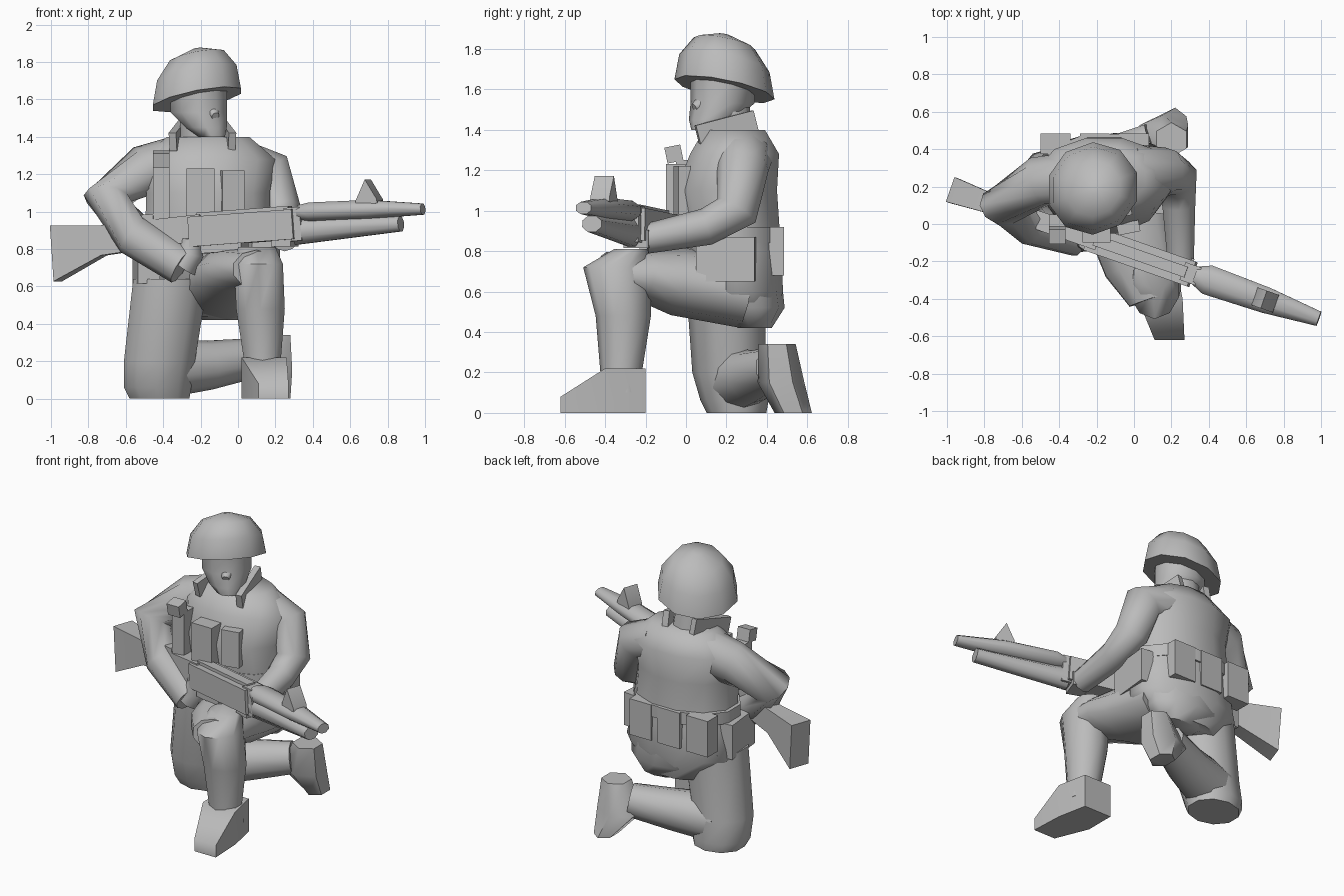
import bpy, bmesh, math
from mathutils import Vector, Matrix

cube = bpy.data.objects.get("Cube")
if cube:
    bpy.data.objects.remove(cube, do_unlink=True)

grey = bpy.data.materials.new("plain_grey")
grey.use_nodes = True
grey.diffuse_color = (.5, .5, .5, 1)
grey.node_tree.nodes["Principled BSDF"].inputs["Base Color"].default_value = grey.diffuse_color

X, Y, Z = Vector((1, 0, 0)), Vector((0, 1, 0)), Vector((0, 0, 1))
parts = []


def finish(name, bm, matrix):
    """Turn a bmesh into a named grey object."""
    bmesh.ops.recalc_face_normals(bm, faces=bm.faces)
    bm.transform(matrix)
    mesh = bpy.data.meshes.new(name)
    bm.to_mesh(mesh)
    bm.free()
    mesh.materials.append(grey)
    obj = bpy.data.objects.new(name, mesh)
    bpy.context.collection.objects.link(obj)
    parts.append(obj)


def loft(name, sections, axis=None, side=X, sides=10, matrix=Matrix()):
    """Skin rings, each given as a centre and one or two radii, along a path."""
    bm = bmesh.new()
    centres = [Vector(section[:3]) for section in sections]
    last = len(centres) - 1
    flat = 1 / math.cos(math.pi / sides)
    rings = []
    for i, section in enumerate(sections):
        along = axis or (centres[min(i + 1, last)] - centres[max(i - 1, 0)]).normalized()
        u = (side - along * side.dot(along)).normalized() * section[3] * flat
        v = along.cross(u).normalized() * section[-1] * flat
        angles = [math.tau * (k + .5) / sides for k in range(sides)]
        rings.append([bm.verts.new(centres[i] + u * math.cos(a) + v * math.sin(a)) for a in angles])
    for low, high in zip(rings, rings[1:]):
        for k in range(sides):
            bm.faces.new((low[k - 1], low[k], high[k], high[k - 1]))
    bm.faces.new(rings[0])
    bm.faces.new(rings[-1])
    finish(name, bm, matrix)


def limb(name, joints, start_radius, end_radius, side=X):
    """Round tube through the joints with an even taper."""
    step = (end_radius - start_radius) / (len(joints) - 1)
    loft(name, [(*joint, start_radius + step * i) for i, joint in enumerate(joints)], side=side)


def box(name, centre, size, turn=0, tilt=0):
    bm = bmesh.new()
    bmesh.ops.create_cube(bm, size=1)
    spin = Matrix.Rotation(turn, 4, "Z") @ Matrix.Rotation(tilt, 4, "X")
    finish(name, bm, Matrix.Translation(centre) @ spin @ Matrix.Diagonal((*size, 1)))


# Helmet: a dome tipped up at the front, over the head and neck
dome = [(.24 * math.cos(k / 2) ** .8, .27 * math.sin(k / 2)) for k in range(4)]
lean = Vector((-.2, .2, 1)).normalized()
loft("helmet", [(-.22, .19, 1.6 + rise, radius) for radius, rise in dome], axis=lean)
loft("head", [(-.14, .1, 1.4, .07), (-.17, .13, 1.45, .11),
              (-.21, .18, 1.53, .15), (-.21, .18, 1.65, .15)], axis=Z)
limb("nose", [(-.15, .1, 1.54), (-.12, .04, 1.51)], .05, .02)
limb("neck", [(-.19, .22, 1.3), (-.2, .2, 1.5)], .12, .11)

# Torso rings share one centre line: (depth position, height, half width, half depth)
body = [(.34, .44, .17, .09), (.27, .6, .37, .21), (.24, .8, .34, .23),
        (.2, 1.1, .33, .25), (.24, 1.28, .36, .22), (.24, 1.4, .22, .15)]
loft("torso", [(-.16, *ring) for ring in body], axis=Z, sides=12)
loft("rear_seat", [(-.06, .34, .42, .13, .08), (-.1, .33, .52, .24, .15), (-.14, .28, .7, .3, .18)], axis=Z)
loft("belt", [(-.17, .23, height, .35, .25) for height in (.84, .92)], axis=Z, sides=12)

# Collar flaps, mirrored about the neck
for word, sign in (("right", -1), ("left", 1)):
    box(word + "_collar", (-.19 + sign * .13, .2, 1.41), (.04, .3, .1), turn=sign * .2, tilt=.25)

# Pouches on the belt and chest
for word, x in (("right", -.42), ("middle", -.21), ("left", 0)):
    box(word + "_back_pouch", (x, .43, .8), (.16, .11, .24))
box("left_hip_pouch", (.15, .2, .76), (.12, .29, .22), turn=-.1)
box("right_hip_pouch", (-.49, .18, .73), (.12, .28, .23), turn=.1)
box("middle_chest_pouch", (-.2, -.05, 1.1), (.15, .1, .26))
box("left_chest_pouch", (-.03, -.02, 1.1), (.12, .06, .24), turn=.2)
box("right_chest_pouch", (-.41, 0, 1.1), (.09, .1, .3))
box("right_chest_flap", (-.41, -.06, 1.28), (.09, .08, .08), tilt=.2)

# Arms, bent at the elbow, and hands on the rifle
limb("right_arm", [(-.28, .25, 1.27), (-.5, .23, 1.22), (-.7, .1, 1.07), (-.55, 0, .87), (-.3, -.07, .71)],
     .14, .1, side=Y)
limb("right_hand", [(-.3, -.07, .71), (-.25, -.08, .78), (-.25, -.09, .86)], .08, .05, side=Y)
limb("left_arm", [(0, .28, 1.25), (.17, .28, 1.21), (.23, .25, 1), (.24, .1, .92), (.25, -.2, .86)], .14, .07)
box("left_hand", (.25, -.23, .86), (.11, .13, .09), turn=-.35)

# Right leg, kneeling with the lower leg folded behind
loft("right_thigh", [(-.42, .25, 0, .16, .14), (-.43, .24, .06, .18, .16),
                     (-.42, .21, .2, .19, .17), (-.36, .2, .64, .2, .19)], axis=Z)
limb("right_shin", [(-.4, .24, .16), (-.15, .33, .18), (.1, .44, .22)], .15, .1, side=Y)
loft("right_boot", [(.22, .53, 0, .06, .08), (.16, .47, .15, .13, .1), (.2, .45, .34, .08, .08)], axis=Z, sides=6)

# Left leg, raised with the foot flat
loft("left_thigh", [(-.06, .28, .6, .25, .17), (-.01, -.05, .65, .22, .16),
                    (.04, -.22, .68, .2, .12), (.1, -.4, .69, .13, .1)])
loft("left_shin", [(.14, -.31, .1, .1), (.13, -.32, .22, .1), (.12, -.31, .48, .13),
                   (.11, -.34, .72, .13, .16), (.1, -.27, .81, .1, .08)], axis=Z)
loft("left_boot", [(.12, -.2, .11, .1, .11), (.14, -.4, .11, .12, .11), (.19, -.62, .04, .08, .04)],
     axis=Y, sides=4)

# Rifle frame: along the barrel, across it, and up
along = Vector((.94, -.33, .07)).normalized()
across = Z.cross(along).normalized()
rifle = Matrix((along, across, along.cross(across))).transposed().to_4x4()
rifle.translation = (0, -.16, .94)


def gun(name, sections, sides=4):
    """Each section: distance along the barrel, height, half width, half height."""
    rings = [(s, 0, height, wide, tall) for s, height, wide, tall in sections]
    loft(name, rings, axis=X, side=Y, sides=sides, matrix=rifle)


def bar(name, start, end, *shape):
    gun(name, [(start, *shape), (end, *shape)])


gun("rifle_stock", [(-1.04, -.09, .07, .15), (-.77, -.04, .05, .08), (-.2, -.01, .05, .07)])
bar("receiver", -.26, .33, -.03, .07, .08)
bar("carry_rail", -.22, .3, .05, .03, .02)
bar("magazine", -.2, .03, -.1, .06, .05)
bar("pistol_grip", -.36, -.27, -.12, .03, .07)
bar("rear_sight", -.56, -.46, .04, .05, .04)
bar("barrel_collar", .28, .37, -.03, .05, .09)
gun("barrel", [(.35, .03, .05, .04), (.42, .03, .08, .05), (.75, .02, .07, .05), (1.05, 0, .04, .03)], sides=8)
gun("lower_tube", [(.32, -.07, .05, .07), (.92, -.07, .05, .04)], sides=8)
gun("front_sight", [(.69, .06, .05, .01), (.75, .11, .05, .07), (.81, .06, .05, .01)])

# Soft shading with crisp hard edges
for obj in parts:
    obj.select_set(True)
bpy.context.view_layer.objects.active = parts[0]
bpy.ops.object.shade_smooth_by_angle(angle=math.radians(60))
